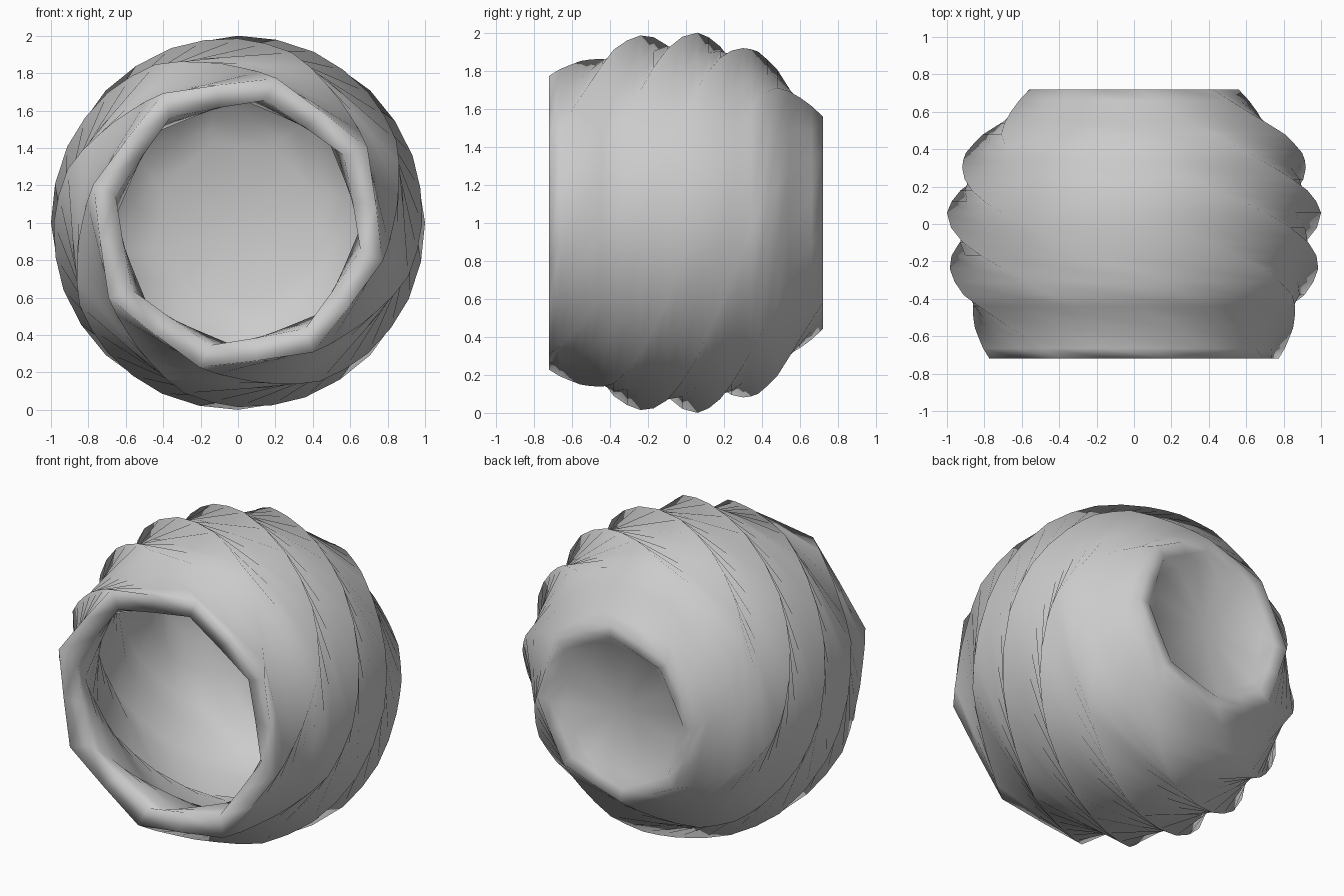
import bpy, bmesh, math

if "Cube" in bpy.data.objects:
    bpy.data.objects.remove(bpy.data.objects["Cube"])

SIDES = 16          # eight ridges alternating with eight valleys
VALLEY = 0.93       # valley radius relative to ridge radius

def twist(y):
    # ridge rotation in degrees along the pot's axis, slower toward both ends
    if y < -0.24:
        return 125 * (y + 0.24)
    if y > 0.36:
        return 90 + 115 * (y - 0.36)
    return 150 * (y + 0.24)

# (y, ridge radius): outside from mouth to foot
outer = [(-0.72, 0.80), (-0.61, 0.83), (-0.50, 0.88), (-0.38, 0.955), (-0.24, 0.985),
         (-0.10, 1.0), (0.06, 1.0), (0.18, 0.975), (0.30, 0.93), (0.38, 0.90),
         (0.48, 0.83), (0.60, 0.69), (0.72, 0.56)]
# hollow foot
foot = [(0.71, 0.48), (0.66, 0.42)]
# inside from floor back up to the mouth
inner = [(0.54, 0.44), (0.48, 0.59), (0.36, 0.74), (0.22, 0.81), (0.06, 0.85), (-0.10, 0.86),
         (-0.24, 0.83), (-0.38, 0.78), (-0.50, 0.70), (-0.61, 0.66), (-0.70, 0.67)]

bm = bmesh.new()

def refine(profile):
    # insert midpoints so the swirl stays smooth
    out = [profile[0]]
    for a, b in zip(profile, profile[1:]):
        out += [((a[0] + b[0]) / 2, (a[1] + b[1]) / 2), b]
    return out

def ring(y, r):
    verts = []
    for i in range(SIDES):
        a = math.radians(twist(y)) + math.tau * i / SIDES
        k = r * (VALLEY if i % 2 else 1)
        verts.append(bm.verts.new((k * math.cos(a), y, 1.0 + k * math.sin(a))))
    return verts

def bridge(a, b):
    for i in range(SIDES):
        j = (i + 1) % SIDES
        bm.faces.new((a[i], a[j], b[j], b[i]))

def cap(r, y):
    c = bm.verts.new((0, y, 1.0))
    for i in range(SIDES):
        bm.faces.new((r[i], r[(i + 1) % SIDES], c))

# outer shell and foot recess
shell = [ring(*p) for p in refine(outer) + foot]
for a, b in zip(shell, shell[1:]):
    bridge(a, b)
cap(shell[-1], 0.65)

# inner wall, floor and lip
lining = [ring(*p) for p in refine(inner)]
for a, b in zip(lining, lining[1:]):
    bridge(a, b)
cap(lining[0], 0.57)
bridge(lining[-1], shell[0])

bmesh.ops.recalc_face_normals(bm, faces=bm.faces)
for f in bm.faces:
    f.smooth = True
mesh = bpy.data.meshes.new("twisted_pot")
bm.to_mesh(mesh)
bm.free()
pot = bpy.data.objects.new("twisted_pot", mesh)
bpy.context.collection.objects.link(pot)
